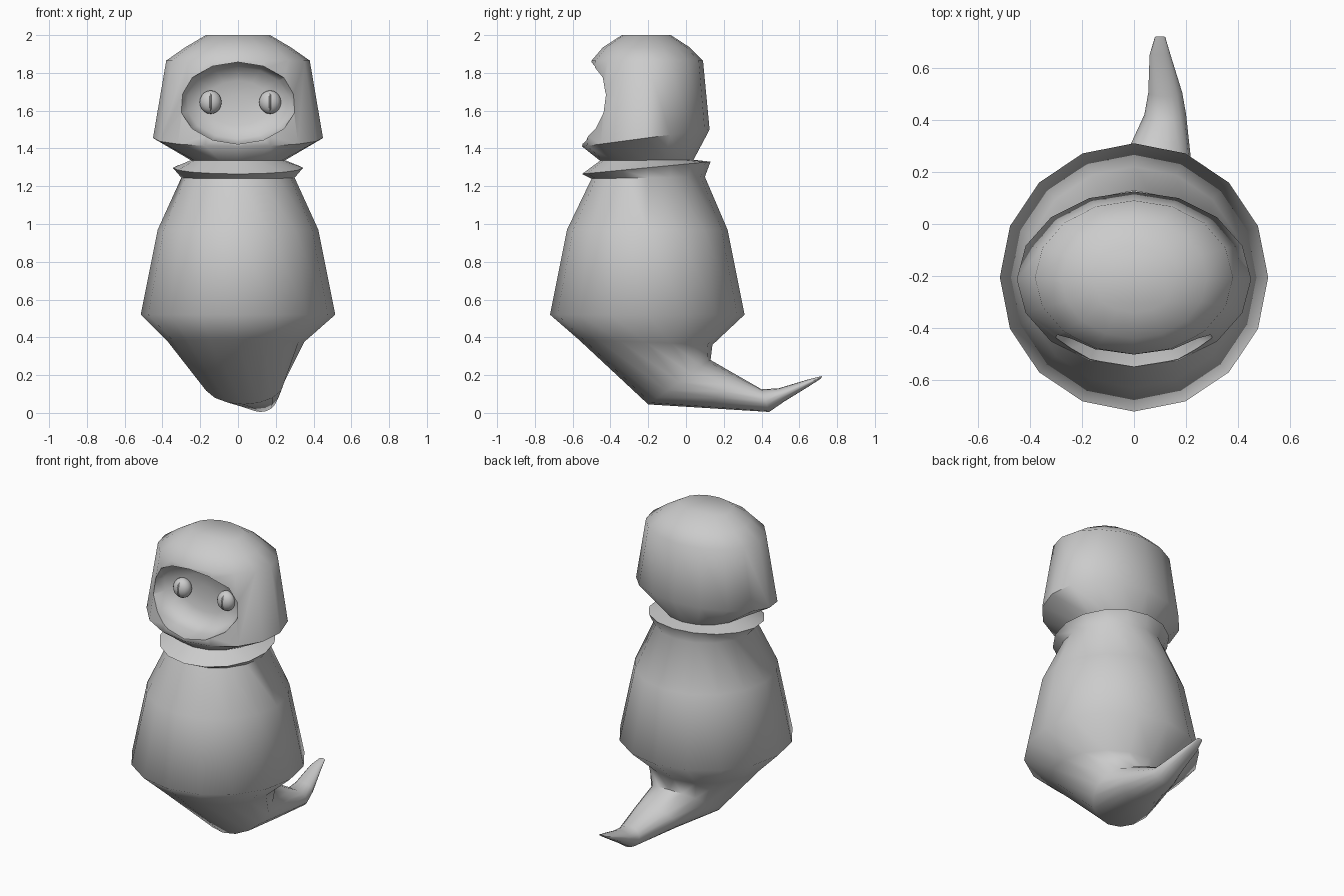
import bpy, bmesh, math
from mathutils import Vector

if "Cube" in bpy.data.objects:
    bpy.data.objects.remove(bpy.data.objects["Cube"])

N = 16


def loft(name, rings, sides=N):
    """Closed skin through rings, each a list of Vectors."""
    bm = bmesh.new()
    loops = [[bm.verts.new(p) for p in r] for r in rings]
    for a, b in zip(loops, loops[1:]):
        for i in range(sides):
            j = (i + 1) % sides
            bm.faces.new((a[i], a[j], b[j], b[i]))
    bm.faces.new(loops[0])
    bm.faces.new(loops[-1])
    bmesh.ops.recalc_face_normals(bm, faces=bm.faces)
    me = bpy.data.meshes.new(name)
    bm.to_mesh(me)
    bm.free()
    ob = bpy.data.objects.new(name, me)
    bpy.context.collection.objects.link(ob)
    return ob


def tilted_ring(fy, fz, by, bz, cx, hw):
    """Ellipse through a front point and a back point, half width hw in x."""
    mid = Vector((cx, (fy + by) / 2, (fz + bz) / 2))
    u = Vector((0, (by - fy) / 2, (bz - fz) / 2))
    w = Vector((hw, 0, 0))
    return [mid + u * math.cos(t) + w * math.sin(t)
            for t in (2 * math.pi * i / N for i in range(N))]


def smooth(ob, angle):
    bpy.ops.object.select_all(action='DESELECT')
    ob.select_set(True)
    bpy.context.view_layer.objects.active = ob
    bpy.ops.object.shade_smooth_by_angle(angle=math.radians(angle))


# Body: tail tip, torso, tilted collar, neck and hood in one skin
sections = [
    (0.715, 0.182, 0.72, 0.195, 0.10, 0.02),
    (0.65, 0.14, 0.65, 0.178, 0.10, 0.04),
    (0.52, 0.06, 0.49, 0.13, 0.12, 0.065),
    (0.44, 0.005, 0.40, 0.125, 0.12, 0.08),
    (0.12, 0.025, 0.26, 0.205, 0.08, 0.145),
    (-0.20, 0.045, 0.13, 0.28, 0.03, 0.215),
    (-0.57, 0.39, 0.14, 0.36, -0.01, 0.36),
    (-0.72, 0.52, 0.31, 0.52, 0.0, 0.515),
    (-0.63, 0.97, 0.22, 0.97, 0.0, 0.425),
    (-0.50, 1.24, 0.10, 1.25, 0.0, 0.30),
    (-0.55, 1.265, 0.13, 1.33, 0.0, 0.345),
    (-0.455, 1.335, 0.04, 1.34, 0.0, 0.25),
    (-0.55, 1.41, 0.125, 1.50, 0.0, 0.45),
    (-0.50, 1.865, 0.09, 1.865, 0.0, 0.38),
    (-0.44, 1.935, 0.02, 1.935, 0.0, 0.28),
    (-0.34, 2.0, -0.08, 2.0, 0.0, 0.17),
]
body = loft("hooded_body", [tilted_ring(*s) for s in sections])

# Face opening: shallow oval bowl cut into the hood
bowl = [(-0.75, 1.0), (-0.44, 1.0), (-0.37, 0.88), (-0.34, 0.55), (-0.33, 0.2)]
cutter = loft("face_cutter", [
    [Vector((0.31 * s * math.sin(2 * math.pi * i / 14), y,
             1.64 + 0.217 * s * math.cos(2 * math.pi * i / 14)))
     for i in range(14)] for y, s in bowl], 14)
mod = body.modifiers.new("face_opening", 'BOOLEAN')
mod.operation = 'DIFFERENCE'
mod.solver = 'EXACT'
mod.object = cutter
bpy.context.view_layer.objects.active = body
bpy.ops.object.modifier_apply(modifier=mod.name)
bpy.data.objects.remove(cutter)
smooth(body, 62)

# Eyes with narrow slit pupils
for side, x in (("left", -0.145), ("right", 0.17)):
    for part, y, scale in (("eye", -0.36, (0.058, 0.05, 0.062)),
                           ("pupil", -0.366, (0.012, 0.05, 0.056))):
        bpy.ops.mesh.primitive_uv_sphere_add(segments=16, ring_count=10,
                                             location=(x, y, 1.645))
        ob = bpy.context.object
        ob.name = side + "_" + part
        ob.scale = scale
        smooth(ob, 60)
